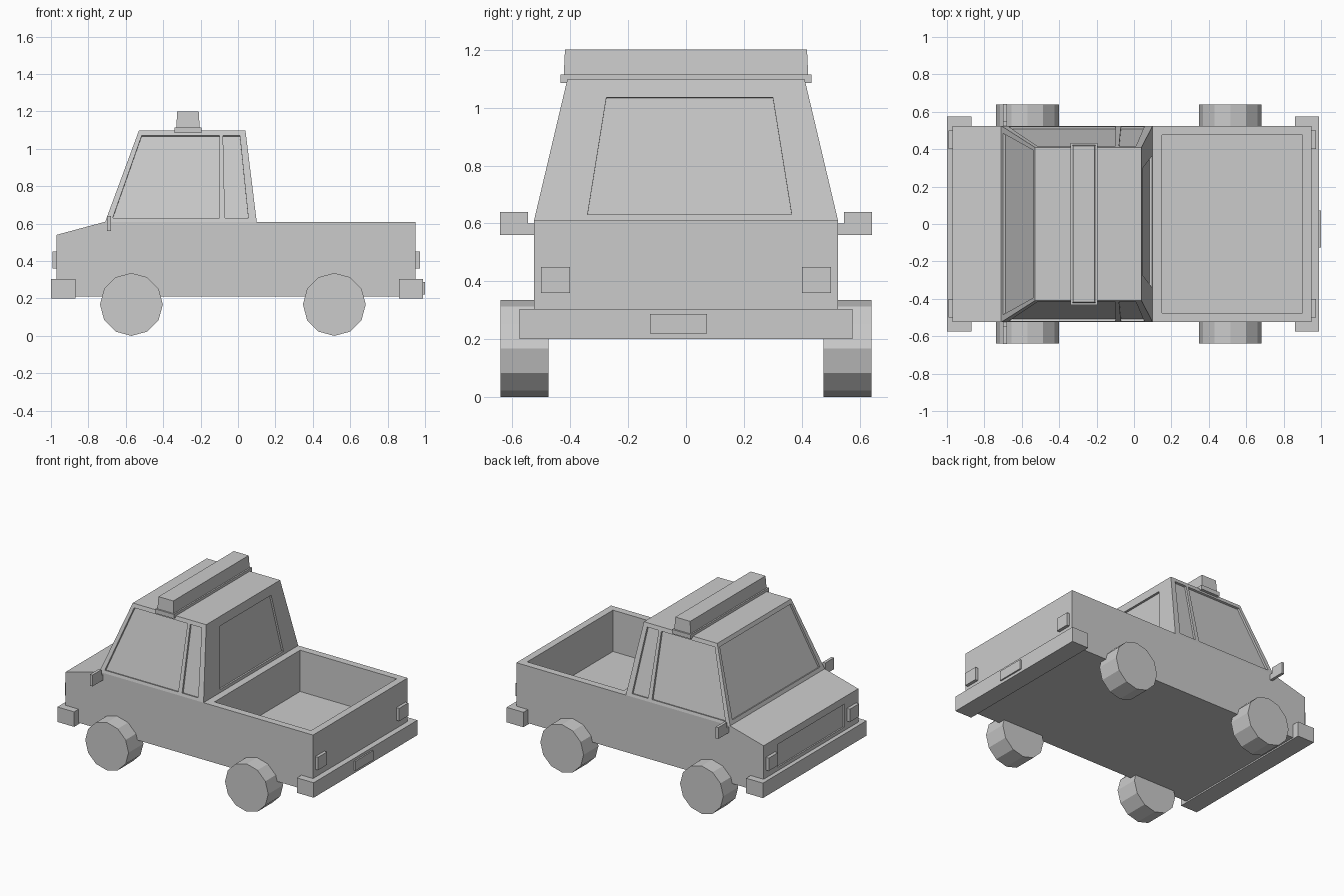
import bpy, bmesh, math
from mathutils import Vector

if "Cube" in bpy.data.objects:
    bpy.data.objects.remove(bpy.data.objects["Cube"])


def make(name, bm, helper=False):
    bmesh.ops.recalc_face_normals(bm, faces=bm.faces[:])
    me = bpy.data.meshes.new(name)
    bm.to_mesh(me)
    bm.free()
    ob = bpy.data.objects.new(name, me)
    bpy.context.collection.objects.link(ob)
    if helper:
        ob.hide_render = True
        ob.hide_set(True)
    return ob


def loft(bm, a, b):
    """Closed solid between two matching outlines."""
    va = [bm.verts.new(p) for p in a]
    vb = [bm.verts.new(p) for p in b]
    bm.faces.new(va)
    bm.faces.new(vb[::-1])
    n = len(a)
    for i in range(n):
        j = (i + 1) % n
        bm.faces.new((va[i], vb[i], vb[j], va[j]))


def rect(x0, x1, y0, y1, z):
    return [(x0, y0, z), (x1, y0, z), (x1, y1, z), (x0, y1, z)]


def add_box(bm, x0, x1, y0, y1, z0, z1):
    loft(bm, rect(x0, x1, y0, y1, z0), rect(x0, x1, y0, y1, z1))


def box(name, *dims):
    bm = bmesh.new()
    add_box(bm, *dims)
    return make(name, bm)


def carve(target, cutter):
    mod = target.modifiers.new("recesses", 'BOOLEAN')
    mod.operation = 'DIFFERENCE'
    mod.solver = 'EXACT'
    mod.object = cutter


# Lower body: side profile extruded across the width
W = 0.525
profile = [(-0.97, 0.21), (0.95, 0.21), (0.95, 0.61), (-0.71, 0.61), (-0.97, 0.54)]
bm = bmesh.new()
loft(bm, [(x, -W, z) for x, z in profile], [(x, W, z) for x, z in profile])
body = make("body", bm)

# Open cargo bed and shallow grille recess
bm = bmesh.new()
add_box(bm, 0.15, 0.90, -0.475, 0.475, 0.32, 0.8)
add_box(bm, -1.1, -0.96, -0.37, 0.37, 0.33, 0.49)
carve(body, make("body_cutter", bm, True))

# Tapered cab
Z0, Z1, T = 0.61, 1.097, 0.41
bm = bmesh.new()
loft(bm, rect(-0.71, 0.10, -W, W, Z0), rect(-0.53, 0.04, -T, T, Z1))
cab = make("cab", bm)


def slope(a, b, z):
    return a + (b - a) * (z - Z0) / (Z1 - Z0)


# Window recesses, each a thin slab lying on a sloping cab face
windows = []
for s in (-1, 1):
    for quad in ([(-0.67, 0.63), (-0.515, 1.07), (-0.10, 1.07), (-0.10, 0.63)],
                 [(-0.07, 0.63), (-0.08, 1.07), (0.01, 1.07), (0.055, 0.63)]):
        windows.append([(x, s * slope(W, T, z), z) for x, z in quad])
windshield = [(-0.485, 0.635), (-0.395, 1.07), (0.395, 1.07), (0.485, 0.635)]
rear_window = [(-0.34, 0.63), (-0.275, 1.035), (0.30, 1.035), (0.365, 0.63)]
windows.append([(slope(-0.71, -0.53, z), y, z) for y, z in windshield])
windows.append([(slope(0.10, 0.04, z), y, z) for y, z in rear_window])

bm = bmesh.new()
for quad in windows:
    p = [Vector(v) for v in quad]
    n = (p[1] - p[0]).cross(p[2] - p[0]).normalized() * 0.014
    loft(bm, [v + n for v in p], [v - n for v in p])
carve(cab, make("window_cutter", bm, True))

# Roof light bar
box("light_bar_base", -0.34, -0.195, -0.433, 0.433, 1.085, 1.115)
bm = bmesh.new()
loft(bm, rect(-0.33, -0.205, -0.422, 0.422, 1.115), rect(-0.325, -0.21, -0.418, 0.418, 1.2))
make("light_bar", bm)

# Bumpers and rear plate
box("front_bumper", -1.0, -0.87, -0.575, 0.575, 0.2, 0.305)
box("rear_bumper", 0.86, 0.99, -0.575, 0.575, 0.2, 0.305)
box("rear_plate", 0.98, 1.0, -0.125, 0.072, 0.22, 0.287)

# Lamps, mirrors and wheels on both sides
for s, side in ((-1, "right"), (1, "left")):
    def span(a, b):
        return sorted((s * a, s * b))

    box("headlight_" + side, -0.993, -0.96, *span(0.40, 0.50), 0.36, 0.45)
    box("tail_light_" + side, 0.94, 0.972, *span(0.40, 0.50), 0.36, 0.45)

    bm = bmesh.new()
    add_box(bm, -0.70, -0.68, *span(0.545, 0.642), 0.56, 0.64)
    add_box(bm, -0.70, -0.68, *span(0.51, 0.545), 0.56, 0.60)
    make("mirror_" + side, bm)

    for x, end in ((-0.57, "front"), (0.515, "rear")):
        R = 0.168
        ring = [(x + R * math.sin(i * math.tau / 12), R - R * math.cos(i * math.tau / 12))
                for i in range(12)]
        bm = bmesh.new()
        loft(bm, [(u, s * 0.475, v) for u, v in ring], [(u, s * 0.64, v) for u, v in ring])
        make("wheel_" + end + "_" + side, bm)
